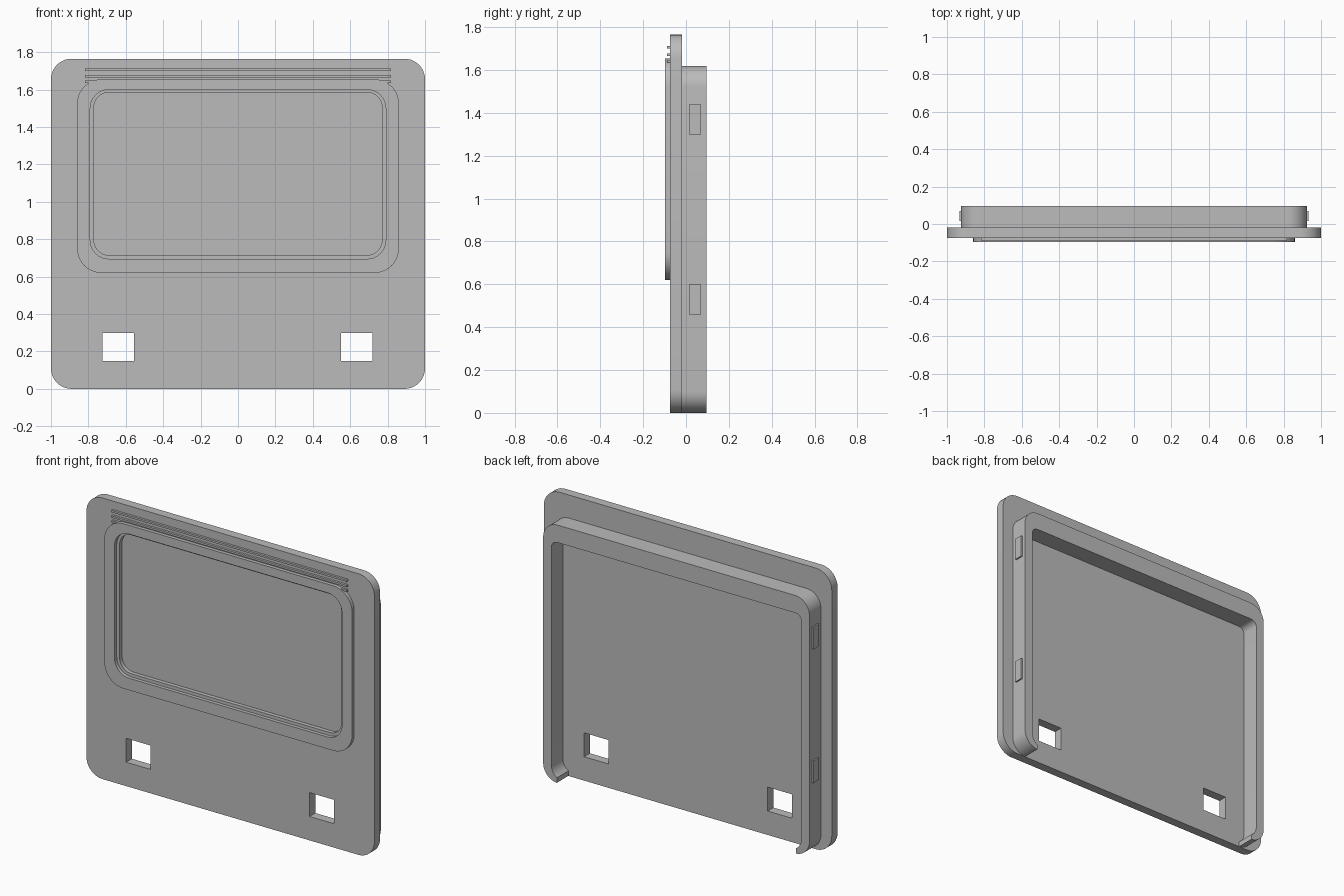
import bpy, bmesh, math

if "Cube" in bpy.data.objects:
    bpy.data.objects.remove(bpy.data.objects["Cube"], do_unlink=True)

grey = bpy.data.materials.new("plain_grey")
grey.use_nodes = True
colour = (0.5, 0.5, 0.5, 1)
grey.diffuse_color = colour
grey.node_tree.nodes["Principled BSDF"].inputs["Base Color"].default_value = colour


def outline(x0, x1, z0, z1, r_top, r_bottom, steps=10):
    """Rounded rectangle points in the xz plane."""
    points = []
    corners = [(x1, z1, -1, -1, r_top), (x0, z1, 1, -1, r_top),
               (x0, z0, 1, 1, r_bottom), (x1, z0, -1, 1, r_bottom)]
    for i, (x, z, sx, sz, r) in enumerate(corners):
        if r == 0:
            points.append((x, z))
            continue
        for s in range(steps + 1):
            a = math.pi / 2 * (i + s / steps)
            points.append((x + r * (sx + math.cos(a)), z + r * (sz + math.sin(a))))
    return points


def slab(name, x, z, y, r_top=0, r_bottom=None):
    """Rounded slab spanning the given x, z and y ranges."""
    r_bottom = r_top if r_bottom is None else r_bottom
    bm = bmesh.new()
    face = bm.faces.new([bm.verts.new((px, y[0], pz))
                         for px, pz in outline(*x, *z, r_top, r_bottom)])
    moved = bmesh.ops.extrude_face_region(bm, geom=[face])["geom"]
    verts = [g for g in moved if isinstance(g, bmesh.types.BMVert)]
    bmesh.ops.translate(bm, verts=verts, vec=(0, y[1] - y[0], 0))
    bmesh.ops.recalc_face_normals(bm, faces=bm.faces)
    mesh = bpy.data.meshes.new(name)
    bm.to_mesh(mesh)
    bm.free()
    mesh.materials.append(grey)
    obj = bpy.data.objects.new(name, mesh)
    bpy.context.collection.objects.link(obj)
    return obj


def activate(obj):
    bpy.ops.object.select_all(action='DESELECT')
    obj.select_set(True)
    bpy.context.view_layer.objects.active = obj


def cut(obj, *cutters):
    """Subtract each cutter and discard it."""
    activate(obj)
    for cutter in cutters:
        cutter.hide_render = True
        mod = obj.modifiers.new("cut", 'BOOLEAN')
        mod.operation = 'DIFFERENCE'
        mod.solver = 'EXACT'
        mod.object = cutter
        bpy.ops.object.modifier_apply(modifier=mod.name)
        bpy.data.objects.remove(cutter, do_unlink=True)


def smooth(obj):
    activate(obj)
    bpy.ops.object.shade_smooth_by_angle(angle=math.radians(30))


FRONT, BACK = -0.075, -0.018

# Front plate with a shallow window recess and two square holes
plate = slab("front_plate", (-1, 1), (0, 1.765), (FRONT, BACK), 0.11)
cut(plate,
    slab("recess_cutter", (-0.77, 0.77), (0.715, 1.585), (-0.2, -0.05), 0.08),
    slab("left_hole_cutter", (0.55, 0.72), (0.15, 0.3), (-0.2, 0.2)),
    slab("right_hole_cutter", (-0.725, -0.555), (0.15, 0.3), (-0.2, 0.2)))
smooth(plate)

# Raised window frame
frame = slab("window_frame", (-0.86, 0.86), (0.62, 1.655), (-0.097, FRONT), 0.13)
cut(frame, slab("opening_cutter", (-0.79, 0.79), (0.695, 1.6), (-0.2, 0.1), 0.1))
smooth(frame)

# Thin ribs above the window
for i, z in enumerate((1.706, 1.672, 1.642)):
    slab(f"rib_{i + 1}", (-0.817, 0.817), (z - 0.006, z + 0.006), (-0.089, FRONT))

# Rear rim, hollow and open along the bottom
rim = slab("rear_rim", (-0.925, 0.925), (0, 1.62), (BACK, 0.096), 0.1)
cut(rim,
    slab("hollow_cutter", (-0.868, 0.868), (0.02, 1.51), (-0.1, 0.2), 0.04, 0.08),
    slab("bottom_cutter", (-0.83, 0.83), (-0.1, 0.2), (-0.1, 0.2)))
smooth(rim)

# Snap catches on both sides of the rim
for side, name in ((1, "left"), (-1, "right")):
    for z, level in ((0.53, "lower"), (1.37, "upper")):
        x = sorted((side * 0.91, side * 0.934))
        slab(f"{name}_{level}_catch", x, (z - 0.07, z + 0.07), (0.015, 0.07))
